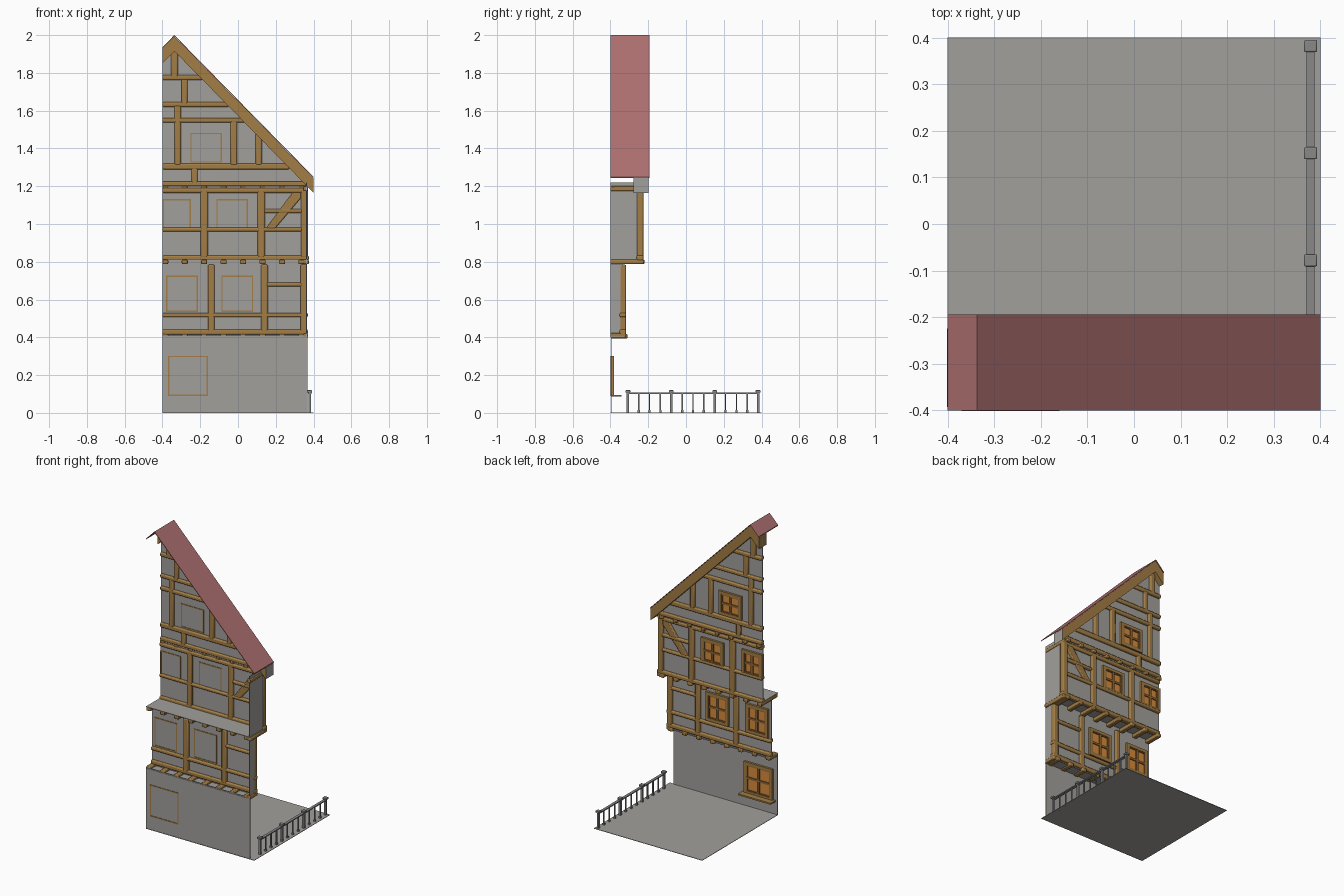
import bpy, bmesh, math
from mathutils import Matrix, Vector

if "Cube" in bpy.data.objects:
    bpy.data.objects.remove(bpy.data.objects["Cube"])


def material(name, rgb):
    m = bpy.data.materials.new(name)
    m.diffuse_color = (*rgb, 1)
    m.use_nodes = True
    m.node_tree.nodes["Principled BSDF"].inputs["Base Color"].default_value = m.diffuse_color
    return m


PLASTER = material("grey plaster", (0.36, 0.35, 0.33))
TIMBER = material("brown timber", (0.36, 0.205, 0.06))
FRAME = material("dark window wood", (0.27, 0.13, 0.035))
GLASS = material("orange glass", (0.68, 0.26, 0.045))
ROOF = material("red roof", (0.43, 0.165, 0.165))
IRON = material("grey iron", (0.25, 0.25, 0.25))


def finish(name, bm, mat, bevel=0):
    bmesh.ops.recalc_face_normals(bm, faces=bm.faces)
    me = bpy.data.meshes.new(name)
    bm.to_mesh(me)
    bm.free()
    me.materials.append(mat)
    ob = bpy.data.objects.new(name, me)
    bpy.context.collection.objects.link(ob)
    if bevel:
        mod = ob.modifiers.new("soft edges", 'BEVEL')
        mod.width, mod.segments = bevel, 2
        bpy.context.view_layer.objects.active = ob
        ob.select_set(True)
        bpy.ops.object.shade_smooth_by_angle(angle=math.radians(50))
        ob.select_set(False)
    return ob


def boxes(name, mat, items, bevel=0):
    """One object from boxes given as (x0, x1, y0, y1, z0, z1)."""
    bm = bmesh.new()
    for x0, x1, y0, y1, z0, z1 in items:
        m = Matrix.Translation(((x0 + x1) / 2, (y0 + y1) / 2, (z0 + z1) / 2))
        bmesh.ops.create_cube(bm, size=1, matrix=m @ Matrix.Diagonal((x1 - x0, y1 - y0, z1 - z0, 1)))
    return finish(name, bm, mat, bevel)


def prism(name, mat, pts, y0, y1, bevel=0):
    """Extrude an x-z outline from y0 to y1."""
    bm = bmesh.new()
    f = bm.faces.new([bm.verts.new((x, y0, z)) for x, z in pts])
    ext = bmesh.ops.extrude_face_region(bm, geom=[f])
    vs = [v for v in ext['geom'] if isinstance(v, bmesh.types.BMVert)]
    bmesh.ops.translate(bm, verts=vs, vec=Vector((0, y1 - y0, 0)))
    return finish(name, bm, mat, bevel)


L, R = -0.4, 0.37                      # left and right ends of the house
Y0, Y1, Y2, Y3 = -0.396, -0.335, -0.244, -0.237   # wall planes, ground to attic
T = 0.002                              # half wall thickness
APEX = -0.337


def rake(x, drop=0.0):
    return 2.0 - drop - 1.018 * abs(x - APEX)


def rake_x(z):
    return APEX + (2.0 - 0.06 - z) / 1.018


# Ground plate and storey walls with side returns
boxes("ground_plate", PLASTER, [(-0.4, 0.4, -0.4, 0.4, 0, 0.003)])
boxes("ground_wall", PLASTER, [(L, R - 0.003, Y0 - T, Y0 + T, 0, 0.41)])
boxes("second_storey_wall", PLASTER, [(L, R - 0.005, Y1 - T, Y1 + T, 0.4, 0.815)])
boxes("third_storey_wall", PLASTER, [(L, R - 0.005, Y2 - T, Y2 + T, 0.81, 1.22)])
boxes("side_walls", PLASTER, [(0.361, 0.365, -0.4, Y1, 0.4, 0.815),
                              (0.361, 0.365, -0.4, Y2, 0.81, 1.22)])
boxes("jetty_floors", PLASTER, [(L, R, -0.4, -0.325, 0.4, 0.404),
                                (L, R, -0.4, -0.235, 0.812, 0.816)])
prism("attic_wall", PLASTER, [(L, 1.19), (0.365, 1.19), (0.365, rake(0.365, 0.02)),
                              (APEX, 1.98), (L, rake(L, 0.02))], Y3 - T, Y3 + T)

# Timber frame: horizontals (x0, x1, z0, z1) and posts per storey
FRAMES = {
    "second_storey_timber": (Y1, [
        (L, R, 0.414, 0.442), (L, R, 0.507, 0.53), (0.15, 0.34, 0.669, 0.69),
        (-0.16, -0.124, 0.43, 0.785), (0.122, 0.158, 0.43, 0.785), (0.33, 0.366, 0.43, 0.785)]),
    "third_storey_timber": (Y2, [
        (L, R + 0.005, 0.806, 0.833), (L, 0.34, 0.96, 0.981), (0.14, 0.34, 1.058, 1.08),
        (L, R, 1.165, 1.19), (-0.198, -0.16, 0.82, 1.18), (0.104, 0.142, 0.82, 1.18),
        (0.333, 0.37, 0.82, 1.18)]),
    "attic_timber": (Y3, [
        (L, 0.36, 1.2, 1.226), (L, rake_x(1.32), 1.289, 1.32), (L, rake_x(1.56), 1.537, 1.562),
        (L, rake_x(1.645), 1.62, 1.645), (L, rake_x(1.788), 1.762, 1.788),
        (-0.355, -0.318, 1.77, 1.93), (-0.3, -0.267, 1.63, 1.77), (-0.336, -0.303, 1.31, 1.63),
        (-0.04, -0.004, 1.31, 1.55), (0.093, 0.126, 1.31, 1.5), (-0.246, -0.214, 1.21, 1.3)]),
}
for name, (y, bars) in FRAMES.items():
    boxes(name, TIMBER, [(a, b, y - 0.017, y + 0.018, c, d) for a, b, c, d in bars], 0.007)

# Diagonal brace in the right bay of the third storey
prism("diagonal_brace", TIMBER, [(0.142, 0.968), (0.19, 0.968), (0.335, 1.14), (0.335, 1.175), (0.295, 1.175)],
      Y2 - 0.015, Y2 + 0.016, 0.005)

# Joists under every overhang, and sill beams along the right side
xs = [-0.385 + i * 0.103 for i in range(8)]
boxes("lower_joists", TIMBER, [(x - 0.016, x + 0.016, -0.398, -0.31, 0.394, 0.418) for x in xs], 0.005)
boxes("middle_joists", TIMBER, [(x - 0.016, x + 0.016, -0.398, -0.22, 0.788, 0.811) for x in xs], 0.005)
boxes("attic_joists", TIMBER, [(x - 0.014, x + 0.014, -0.255, -0.212, 1.184, 1.204) for x in xs], 0.004)
boxes("side_sills", TIMBER, [(0.345, R, -0.4, -0.317, 0.398, 0.422),
                             (0.345, R + 0.005, -0.4, -0.225, 0.788, 0.812),
                             (0.345, R, -0.4, -0.225, 1.175, 1.2)], 0.005)


# Roof skin and the heavy rake beam, whose cut eave end is grey
def chevron(top, bottom):
    return [(x, rake(x, top)) for x in (L, APEX, 0.4)] + [(x, rake(x, bottom)) for x in (0.4, APEX, L)]


prism("roof_skin", ROOF, chevron(0, 0.006), -0.4, -0.194)
beam = prism("rake_beam", TIMBER, chevron(0.007, 0.085), -0.278, -0.198)
beam.data.materials.append(PLASTER)
for f in beam.data.polygons:
    if f.normal.x > 0.95:
        f.material_index = 1


# Windows: frame, four panes behind a cross, thin edge showing through the wall
def ring(x0, x1, z0, z1, w, y0, y1):
    return [(x0, x0 + w, y0, y1, z0, z1), (x1 - w, x1, y0, y1, z0, z1),
            (x0 + w, x1 - w, y0, y1, z0, z0 + w), (x0 + w, x1 - w, y0, y1, z1 - w, z1)]


def window(name, x0, x1, z0, z1, y):
    boxes(name + "_frame", TIMBER, ring(x0, x1, z0, z1, 0.007, y - 0.005, y + 0.006)
          + ring(x0, x1, z0, z1, 0.02, y + 0.003, y + 0.016))
    boxes(name + "_panes", GLASS, [(x0 + 0.01, x1 - 0.01, y + 0.002, y + 0.007, z0 + 0.01, z1 - 0.01)])
    cx, cz = (x0 + x1) / 2, (z0 + z1) / 2
    boxes(name + "_cross", FRAME, ring(x0 + 0.018, x1 - 0.018, z0 + 0.018, z1 - 0.018, 0.008, y + 0.004, y + 0.013)
          + [(cx - 0.008, cx + 0.008, y + 0.004, y + 0.014, z0 + 0.02, z1 - 0.02),
             (x0 + 0.02, x1 - 0.02, y + 0.004, y + 0.0135, cz - 0.007, cz + 0.007)])


window("ground_window", -0.37, -0.16, 0.09, 0.302, Y0)
boxes("ground_window_sill", TIMBER, [(-0.385, -0.145, Y0, -0.342, 0.086, 0.096)])
window("second_left_window", -0.38, -0.213, 0.535, 0.727, Y1)
window("second_right_window", -0.088, 0.08, 0.535, 0.727, Y1)
window("third_left_window", -0.4, -0.25, 0.965, 1.132, Y2)
window("third_right_window", -0.115, 0.052, 0.965, 1.132, Y2)
window("attic_window", -0.252, -0.085, 1.325, 1.483, Y3)

# Fence: four capped posts, thin balusters and a double top rail
FX = 0.379
posts = [-0.308 + i * 0.23 for i in range(4)]
bars = [-0.308 + i * 0.0575 for i in range(13) if i % 4]
boxes("fence_posts", IRON, [(FX - 0.007, FX + 0.007, y - 0.007, y + 0.007, 0, 0.108) for y in posts])
boxes("fence_caps", IRON, [(FX - 0.014, FX + 0.014, y - 0.013, y + 0.013, 0.107, 0.12) for y in posts], 0.003)
boxes("fence_balusters", IRON, [(FX - 0.0035, FX + 0.0035, y - 0.0035, y + 0.0035, 0, 0.1) for y in bars])
boxes("fence_feet", IRON, [(FX - 0.006, FX + 0.006, y - 0.006, y + 0.006, 0, 0.014) for y in bars])
boxes("fence_rails", IRON, [(FX - 0.009, FX + 0.009, posts[0], posts[-1], 0.1, 0.107)])
